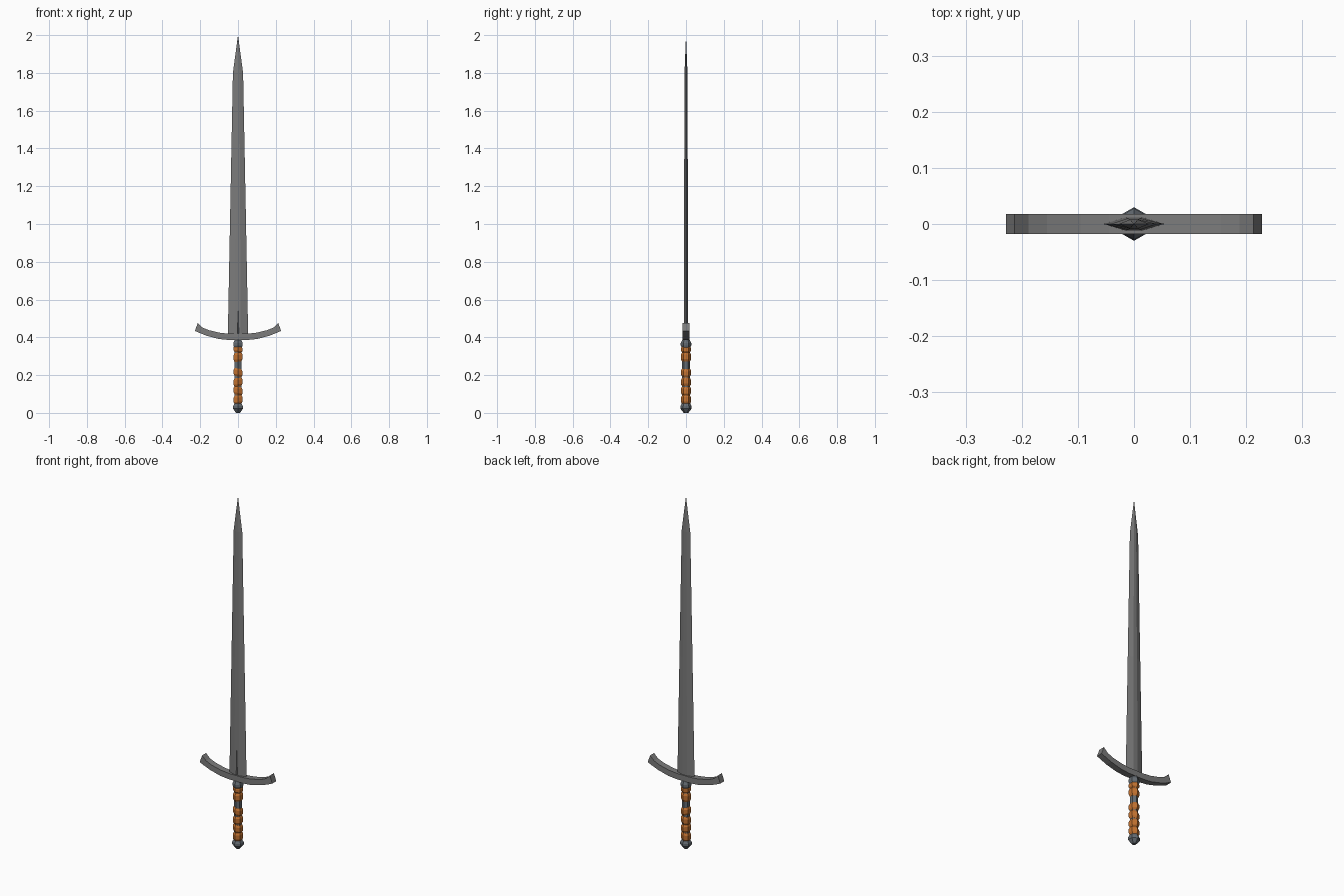
import bpy, bmesh
from math import sin, cos, pi
from mathutils import Vector

if "Cube" in bpy.data.objects:
    bpy.data.objects.remove(bpy.data.objects["Cube"])


def material(name, color):
    m = bpy.data.materials.new(name)
    m.diffuse_color = (*color, 1)
    m.use_nodes = True
    m.node_tree.nodes["Principled BSDF"].inputs["Base Color"].default_value = m.diffuse_color
    return m


STEEL = material("steel", (0.2, 0.2, 0.2))
IRON = material("dark_iron", (0.13, 0.15, 0.17))
LEATHER = material("leather", (0.55, 0.17, 0.03))


def loft(name, rings, mat):
    """Skin a closed solid through rings with equal point counts."""
    bm = bmesh.new()
    loops = [[bm.verts.new(p) for p in ring] for ring in rings]
    n = len(loops[0])
    for a, b in zip(loops, loops[1:]):
        for i in range(n):
            j = (i + 1) % n
            bm.faces.new((a[i], a[j], b[j], b[i]))
    bm.faces.new(loops[0][::-1])
    bm.faces.new(loops[-1])
    bmesh.ops.remove_doubles(bm, verts=bm.verts[:], dist=1e-5)
    bmesh.ops.recalc_face_normals(bm, faces=bm.faces[:])
    me = bpy.data.meshes.new(name)
    bm.to_mesh(me)
    bm.free()
    me.materials.append(mat)
    ob = bpy.data.objects.new(name, me)
    bpy.context.collection.objects.link(ob)
    return ob


def hex_ring(r, z, tilt=0.0):
    pts = [(r * sin(i * pi / 3), r * cos(i * pi / 3)) for i in range(6)]
    return [(x, y, z + tilt * x) for x, y in pts]


def turned(name, profile, mat, tilt=0.0):
    return loft(name, [hex_ring(r, z, tilt) for r, z in profile], mat)


# Blade: flattened six-sided section tapering to a point
def blade_ring(w, t, z):
    f = w * 0.27
    return [(w, 0, z), (f, t, z), (-f, t, z), (-w, 0, z), (-f, -t, z), (f, -t, z)]


blade = loft("blade", [blade_ring(0.054, 0.012, 0.40), blade_ring(0.041, 0.010, 1.08),
                       blade_ring(0.027, 0.008, 1.80), blade_ring(0, 0, 2.0)], STEEL)

# Short tapered groove on the front of the blade
cutter = loft("groove_cutter", [
    [(-0.012, -0.02, 0.38), (0.012, -0.02, 0.38), (0, -0.004, 0.38)],
    [(-0.003, -0.02, 0.56), (0.003, -0.02, 0.56), (0, -0.0105, 0.56)]], STEEL)
cutter.hide_render = True
cutter.hide_viewport = True
cut = blade.modifiers.new("groove", 'BOOLEAN')
cut.operation = 'DIFFERENCE'
cut.solver = 'EXACT'
cut.object = cutter

# Guard: upswept bar, (x, bottom z) and (x, top z) per station, mirrored
half = [((0.05, 0.386), (0.045, 0.419)), ((0.10, 0.391), (0.095, 0.424)),
        ((0.165, 0.408), (0.155, 0.438)), ((0.205, 0.424), (0.188, 0.452)),
        ((0.228, 0.434), (0.213, 0.476))]
stations = [((-b[0], b[1]), (-t[0], t[1])) for b, t in reversed(half)] + half
D = 0.018
loft("guard", [[(b[0], -D, b[1]), (b[0], D, b[1]), (t[0], D, t[1]), (t[0], -D, t[1])]
               for b, t in stations], STEEL)

# Pommel, grip core and collar
turned("pommel", [(0.012, 0.0), (0.030, 0.022), (0.030, 0.036), (0.019, 0.055)], IRON)
turned("grip_core", [(0.020, 0.04), (0.020, 0.36)], IRON)
turned("collar", [(0.022, 0.342), (0.028, 0.358), (0.028, 0.37), (0.018, 0.39)], IRON)

# Leather wraps: bulged, slightly tilted bands
bands = [(0.070, 0.046, 0.1), (0.117, 0.044, -0.15), (0.163, 0.044, 0.12),
         (0.214, 0.042, -0.2), (0.295, 0.048, 0.08), (0.337, 0.032, -0.08)]
for i, (z, h, tilt) in enumerate(bands, 1):
    turned(f"grip_wrap_{i}", [(0.021, z - h / 2), (0.027, z - h / 4),
                              (0.027, z + h / 4), (0.021, z + h / 2)], LEATHER, tilt)
